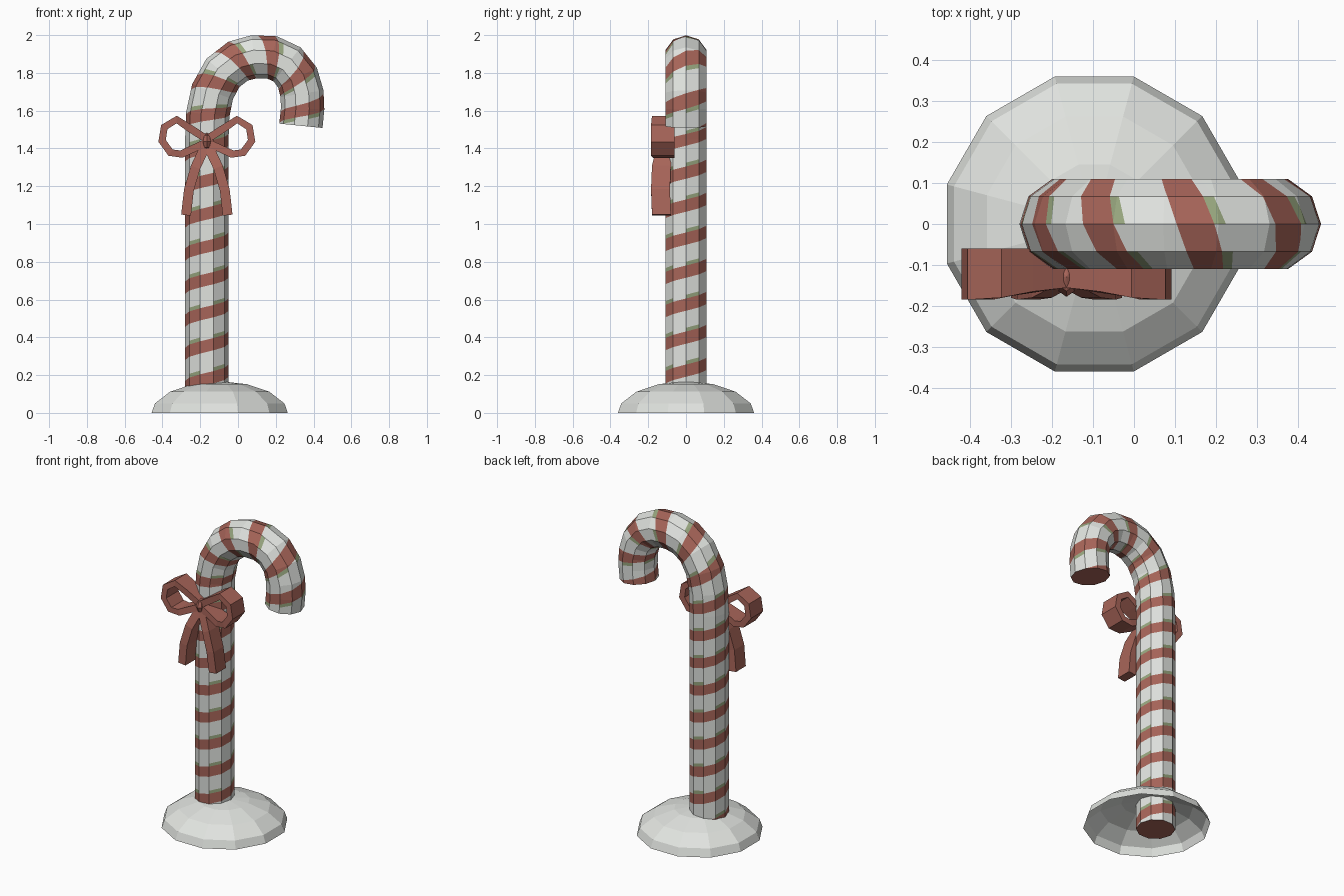
import bpy, bmesh
from math import cos, sin, radians
from mathutils import Vector

cube = bpy.data.objects.get("Cube")
if cube:
    bpy.data.objects.remove(cube)


def material(name, rgb):
    m = bpy.data.materials.new(name)
    m.use_nodes = True
    m.diffuse_color = (*rgb, 1)
    m.node_tree.nodes["Principled BSDF"].inputs["Base Color"].default_value = (*rgb, 1)
    return m


WHITE = material("white", (0.75, 0.77, 0.74))
RED = material("red", (0.39, 0.13, 0.10))
GREEN = material("green", (0.31, 0.38, 0.21))


def finish(name, bm, mats):
    mesh = bpy.data.meshes.new(name)
    bm.to_mesh(mesh)
    bm.free()
    for m in mats:
        mesh.materials.append(m)
    ob = bpy.data.objects.new(name, mesh)
    bpy.context.collection.objects.link(ob)
    return ob


# Snow mound: open-bottomed faceted dome
SIDES = 12
bm = bmesh.new()
rings = []
for r, z in ((0.373, 0), (0.355, 0.05), (0.272, 0.112), (0.15, 0.152)):
    rings.append([bm.verts.new((r * cos(radians(15 + 30 * k)) - 0.097,
                                r * sin(radians(15 + 30 * k)), z)) for k in range(SIDES)])
apex = bm.verts.new((-0.097, 0, 0.168))
for k in range(SIDES):
    j = (k + 1) % SIDES
    for a, b in zip(rings, rings[1:]):
        bm.faces.new((a[k], a[j], b[j], b[k]))
    bm.faces.new((rings[-1][k], rings[-1][j], apex))
finish("snow_mound", bm, [WHITE])

# Cane path in the x-z plane
PATH = [Vector((x, 0, z)) for x, z in (
    (-0.165, 0), (-0.165, 1.45), (-0.16, 1.58), (-0.135, 1.70), (-0.08, 1.80),
    (0, 1.862), (0.085, 1.885), (0.18, 1.882), (0.26, 1.845), (0.315, 1.775),
    (0.339, 1.69), (0.342, 1.61), (0.333, 1.52))]
COLS, RADIUS, PITCH, START = 10, 0.115, 0.175, 0.1915
RED_W, GREEN_W = 0.065, 0.085
dist = [0]
for a, b in zip(PATH, PATH[1:]):
    dist.append(dist[-1] + (b - a).length)


def corner(i, k):
    """Corner k of the cane's cross-section at path point i."""
    before = (PATH[i] - PATH[max(i - 1, 0)]).normalized()
    after = (PATH[min(i + 1, len(PATH) - 1)] - PATH[i]).normalized()
    t = (before + after).normalized()
    a = radians(360 / COLS * (k % COLS))
    return PATH[i] + RADIUS * (cos(a) * Vector((t.z, 0, -t.x)) + sin(a) * Vector((0, 1, 0)))


def wrap(co):
    """Roll the flat sheet (column, length) onto the cane."""
    i = max(n for n in range(len(dist) - 1) if dist[n] <= co.y + 1e-5)
    f = (co.y - dist[i]) / (dist[i + 1] - dist[i])
    k = min(int(co.x + 1e-5), COLS - 1)
    g = co.x - k
    low = corner(i, k).lerp(corner(i, k + 1), g)
    high = corner(i + 1, k).lerp(corner(i + 1, k + 1), g)
    return low.lerp(high, f)


# Striped cane: cut slanted stripes in a flat sheet, then roll it up
bm = bmesh.new()
grid = [[bm.verts.new((k, s, 0)) for k in range(COLS + 1)] for s in dist]
for a, b in zip(grid, grid[1:]):
    for k in range(COLS):
        bm.faces.new((a[k], a[k + 1], b[k + 1], b[k]))
for n in range(-2, 16):
    for edge in (0, RED_W, GREEN_W):
        bmesh.ops.bisect_plane(bm, geom=bm.verts[:] + bm.edges[:] + bm.faces[:], dist=1e-5,
                               plane_co=(0, START + n * PITCH + edge, 0),
                               plane_no=Vector((-PITCH / COLS, 1, 0)).normalized())
for f in bm.faces:
    c = f.calc_center_median()
    t = (c.y - c.x * PITCH / COLS - START) % PITCH
    if t < RED_W:
        f.material_index = 1
    elif t < GREEN_W and int(c.x) % 2 == 0:
        f.material_index = 2
for v in bm.verts:
    v.co = wrap(v.co.copy())
bmesh.ops.remove_doubles(bm, verts=bm.verts[:], dist=1e-4)
caps = bmesh.ops.holes_fill(bm, edges=[e for e in bm.edges if e.is_boundary], sides=0)
for f in caps["faces"]:
    f.material_index = 1
bmesh.ops.recalc_face_normals(bm, faces=bm.faces[:])
finish("striped_cane", bm, [WHITE, RED, GREEN])


# Bow ribbons: each path point is (offset from knot, height, front y, back y)
def ribbon(name, points, thick, side):
    bm = bmesh.new()
    pts = [Vector((-0.165 + side * p[0], 0, p[1])) for p in points]
    rings = []
    for i, (p, src) in enumerate(zip(pts, points)):
        t = (pts[min(i + 1, len(pts) - 1)] - pts[max(i - 1, 0)]).normalized()
        n = Vector((t.z, 0, -t.x)) * thick / 2
        front, back = Vector((0, src[2], 0)), Vector((0, src[3], 0))
        rings.append([bm.verts.new(v) for v in
                      (p - n + front, p + n + front, p + n + back, p - n + back)])
    for a, b in zip(rings, rings[1:]):
        for k in range(4):
            j = (k + 1) % 4
            bm.faces.new((a[k], a[j], b[j], b[k]))
    bm.faces.new(rings[0])
    bm.faces.new(rings[-1])
    bmesh.ops.recalc_face_normals(bm, faces=bm.faces[:])
    finish(name, bm, [RED])


LOOP = [(0.005, 1.452, -0.155, -0.07), (0.092, 1.508, -0.165, -0.06), (0.16, 1.553, -0.18, -0.06),
        (0.225, 1.513, -0.185, -0.06), (0.237, 1.44, -0.185, -0.06), (0.192, 1.378, -0.185, -0.06),
        (0.135, 1.37, -0.175, -0.06), (0.005, 1.43, -0.155, -0.07)]
TAIL = [(0.004, 1.42, -0.15, -0.08), (0.06, 1.30, -0.18, -0.08),
        (0.095, 1.18, -0.185, -0.085), (0.11, 1.047, -0.18, -0.08)]
for word, side in (("left", 1), ("right", -1)):
    ribbon("bow_loop_" + word, LOOP, 0.04, side)
    ribbon("bow_tail_" + word, TAIL, 0.052, side)

# Bow knot
bm = bmesh.new()
bmesh.ops.create_uvsphere(bm, u_segments=8, v_segments=4, radius=1)
for v in bm.verts:
    v.co = Vector((-0.165 + v.co.x * 0.028, -0.13 + v.co.y * 0.048, 1.437 + v.co.z * 0.046))
finish("bow_knot", bm, [RED])
